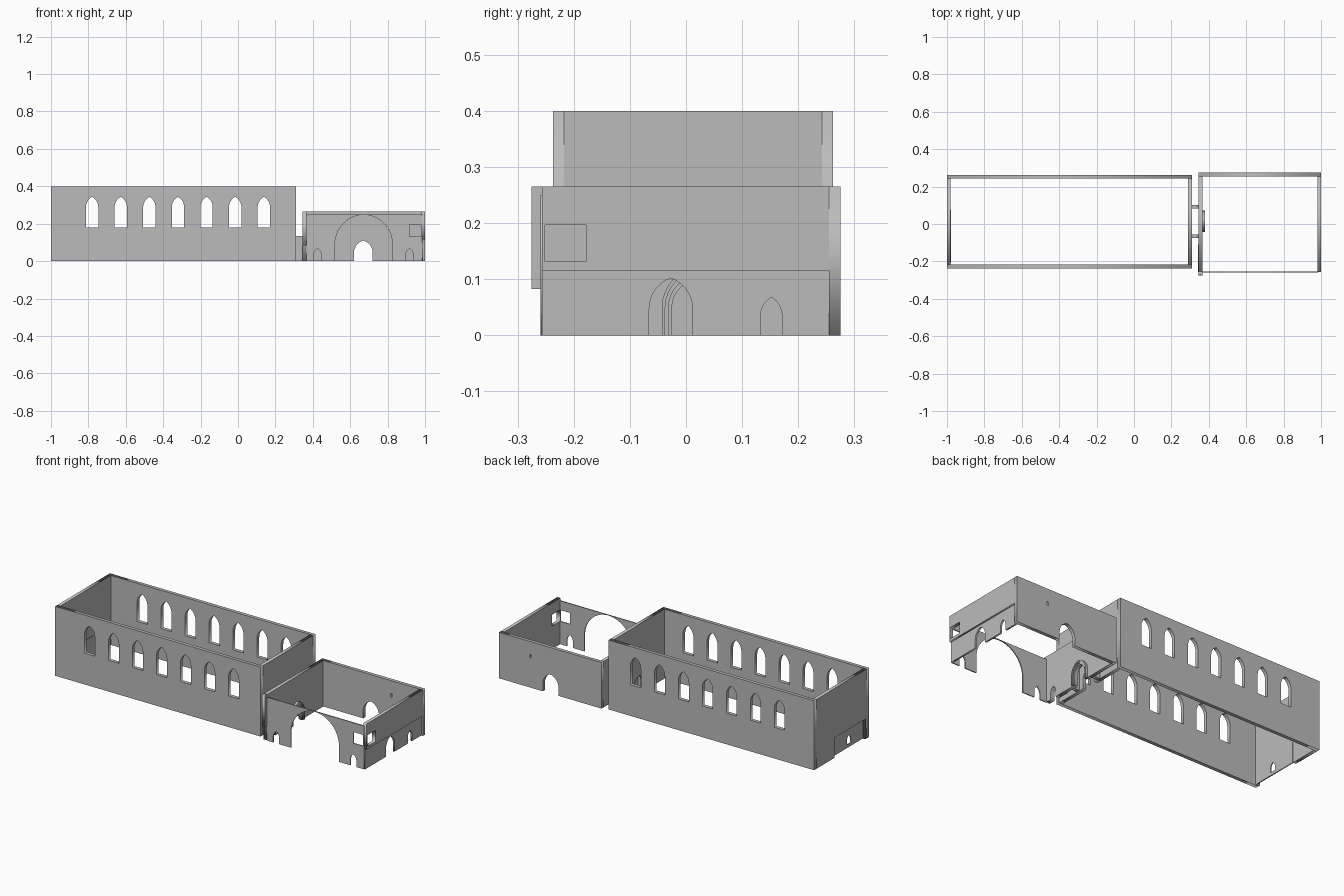
import bpy
from math import atan2, cos, sin, pi

cube = bpy.data.objects.get("Cube")
if cube:
    bpy.data.objects.remove(cube, do_unlink=True)

stone = bpy.data.materials.new("grey stone")
stone.use_nodes = True
GREY = (0.5, 0.5, 0.5, 1)
stone.diffuse_color = GREY
bsdf = stone.node_tree.nodes["Principled BSDF"]
bsdf.inputs["Base Color"].default_value = GREY
bsdf.inputs["Roughness"].default_value = 0.9


def arch(centre, width, bottom, spring, apex, steps=7):
    """Pointed arch outline, from the low foot over the top to the high foot."""
    half, rise = width / 2, apex - spring
    radius = (half * half + rise * rise) / (2 * half)
    end = atan2(rise, radius - half)
    side = [(half - radius + radius * cos(end * i / steps),
             spring + radius * sin(end * i / steps)) for i in range(steps + 1)]
    left = [(centre - u, v) for u, v in side]
    right = [(centre + u, v) for u, v in reversed(side[:-1])]
    return [(centre - half, bottom)] + left + right + [(centre + half, bottom)]


def rect(u0, u1, v0, v1):
    return [(u0, v0), (u0, v1), (u1, v1), (u1, v0)]


def slab(name, axis, d0, d1, outline, holes=()):
    """Upright plate along axis, from depth d0 to d1, with holes through it."""
    curve = bpy.data.curves.new(name, 'CURVE')
    curve.dimensions = '2D'
    curve.fill_mode = 'BOTH'
    curve.extrude = (d1 - d0) / 2
    for loop in [outline, *holes]:
        spline = curve.splines.new('POLY')
        spline.points.add(len(loop) - 1)
        for point, (u, v) in zip(spline.points, loop):
            point.co = (u, v, 0, 1)
        spline.use_cyclic_u = True
    curve.materials.append(stone)
    obj = bpy.data.objects.new(name, curve)
    bpy.context.collection.objects.link(obj)
    middle = (d0 + d1) / 2
    if axis == 'X':
        obj.location.y = middle
        obj.rotation_euler = (pi / 2, 0, 0)
    else:
        obj.location.x = middle
        obj.rotation_euler = (pi / 2, 0, pi / 2)
    bpy.ops.object.select_all(action='DESELECT')
    bpy.context.view_layer.objects.active = obj
    obj.select_set(True)
    bpy.ops.object.convert(target='MESH')


def wall(name, axis, d0, d1, u0, u1, v0, v1, doors=(), holes=()):
    """Wall whose doors are notches in its bottom edge, listed in order."""
    outline = [(u0, v0)]
    for door in doors:
        outline += door
    slab(name, axis, d0, d1, outline + [(u1, v0), (u1, v1), (u0, v1)], holes)


def small_door(centre):
    return arch(centre, 0.038, 0, 0.035, 0.068)


# Long hall with seven pointed windows on each side
windows = [arch(-0.78 + 0.153 * i, 0.066, 0.18, 0.288, 0.344) for i in range(7)]
wall("hall_front_wall", 'X', -0.237, -0.217, -1, 0.31, 0, 0.4, holes=windows)
wall("hall_back_wall", 'X', 0.242, 0.262, -1, 0.31, 0, 0.4, holes=windows)

# Hall west end: deep rectangular recess closed by a thin panel with a door
wall("hall_west_wall", 'Y', -1, -0.98, -0.217, 0.242, 0, 0.4,
     doors=[rect(-0.205, 0.078, 0, 0.116)])
wall("hall_west_panel", 'Y', -0.984, -0.978, -0.205, 0.078, 0, 0.116,
     holes=[arch(-0.078, 0.036, 0.018, 0.04, 0.07)])

# Passage from the hall to the courtyard
PASSAGE = 0.014
wall("hall_east_wall", 'Y', 0.29, 0.31, -0.217, 0.242, 0, 0.4,
     doors=[arch(PASSAGE, 0.088, 0, 0.05, 0.105)])
for label, y in (("front", -0.076), ("back", 0.082)):
    wall("passage_" + label + "_wall", 'X', y, y + 0.02, 0.31, 0.346, 0, 0.135)

# Courtyard west wall, its corner pier and thin outer panel
wall("court_west_wall", 'Y', 0.346, 0.365, -0.255, 0.255, 0, 0.265,
     doors=[small_door(-0.2), arch(PASSAGE, 0.088, 0, 0.05, 0.105)])
wall("court_corner_pier", 'Y', 0.346, 0.365, -0.275, -0.255, 0.083, 0.265)
wall("court_west_panel", 'Y', 0.341, 0.346, -0.257, -0.11, 0, 0.083,
     doors=[small_door(-0.2)])

# Stepped portal mouldings on the courtyard side of the passage
for i in range(3):
    outer = arch(PASSAGE, 0.114 - 0.012 * i, 0, 0.05, 0.121 - 0.008 * i)
    inner = arch(PASSAGE, 0.102 - 0.012 * i, 0, 0.05, 0.113 - 0.008 * i)
    slab("portal_moulding_" + str(i + 1), 'Y', 0.355, 0.379 - 0.004 * i,
         outer + inner[::-1])

# Courtyard back wall with an arched door and a slit
wall("court_back_wall", 'X', 0.255, 0.275, 0.346, 1, 0, 0.265,
     doors=[arch(0.67, 0.1, 0, 0.045, 0.11)],
     holes=[rect(0.795, 0.803, 0.17, 0.19)])

# Thin courtyard front wall with the great arch, two doors and a window
wall("court_front_wall", 'X', -0.259, -0.253, 0.365, 0.985, 0, 0.25,
     doors=[small_door(0.425), arch(0.672, 0.306, 0, 0.092, 0.248, 14),
            small_door(0.917)],
     holes=[rect(0.918, 0.978, 0.132, 0.197)])

# Courtyard east wall: thick upper part, recessed lower panel with arches
wall("court_east_wall", 'Y', 0.98, 1, -0.257, 0.255, 0.116, 0.265,
     holes=[rect(-0.251, -0.178, 0.132, 0.197)])
wall("court_east_panel", 'Y', 0.98, 0.99, -0.257, 0.255, 0, 0.116,
     doors=[arch(-0.027, 0.077, 0, 0.048, 0.102), small_door(0.152)])
